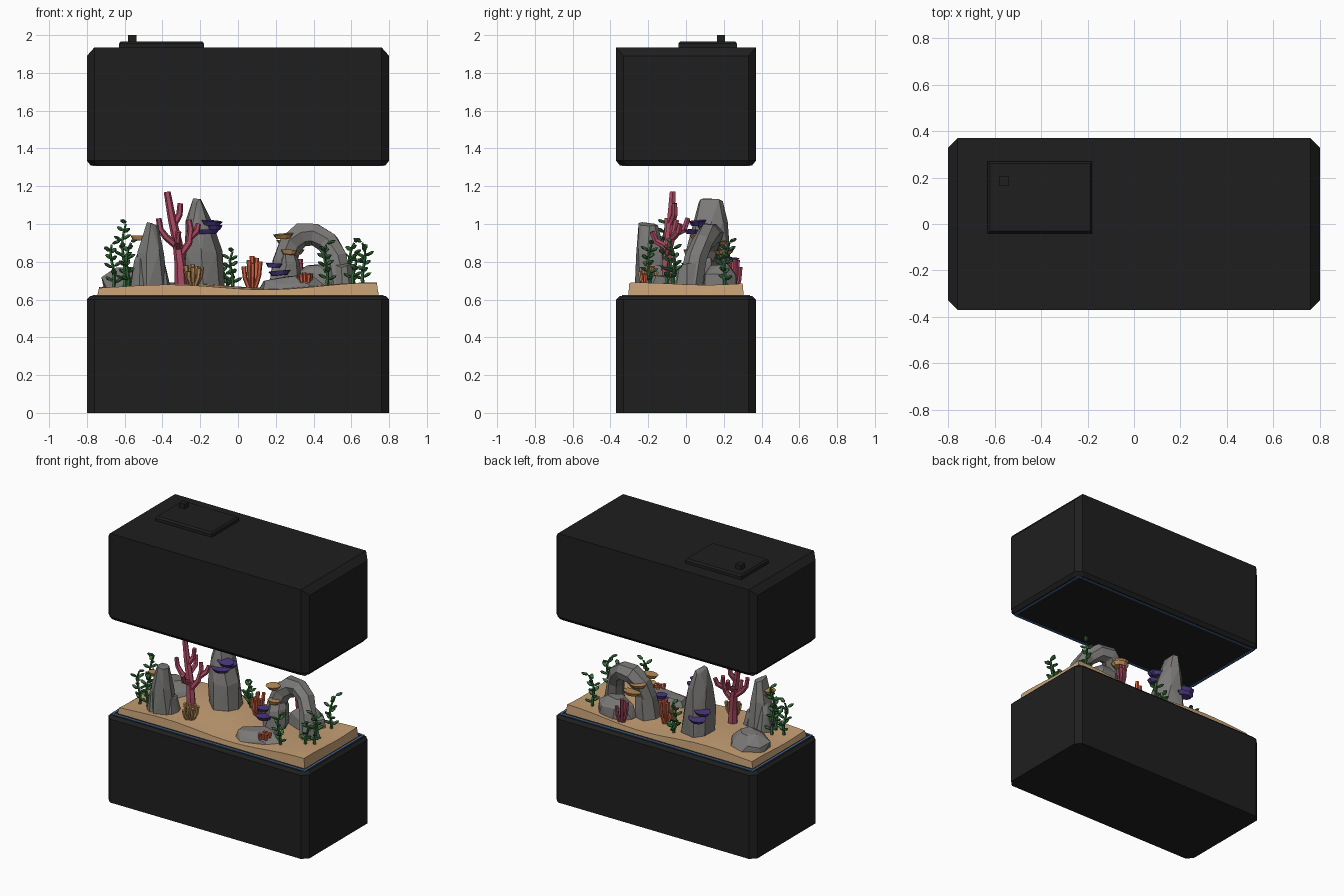
import bpy, bmesh, math, random
from mathutils import Vector, Matrix

if "Cube" in bpy.data.objects:
    bpy.data.objects.remove(bpy.data.objects["Cube"])

random.seed(4)


def mat(name, rgb):
    m = bpy.data.materials.new(name)
    m.diffuse_color = (*[(c / 255) ** 2.2 for c in rgb], 1)
    m.use_nodes = True
    m.node_tree.nodes["Principled BSDF"].inputs["Base Color"].default_value = m.diffuse_color
    return m


BLACK = mat("black plastic", (36, 36, 36))
BLUE = mat("blue seal", (74, 112, 160))
SAND = mat("sand", (196, 158, 116))
ROCK = mat("grey rock", (122, 121, 119))
GREEN = mat("plant green", (58, 110, 62))
PINK = mat("pink coral", (168, 74, 98))
PURPLE = mat("purple coral", (76, 58, 128))
TAN = mat("tan coral", (186, 140, 88))
ORANGE = mat("orange coral", (208, 98, 68))


def finish(bm, name, m):
    bmesh.ops.recalc_face_normals(bm, faces=bm.faces)
    me = bpy.data.meshes.new(name)
    bm.to_mesh(me)
    bm.free()
    me.materials.append(m)
    ob = bpy.data.objects.new(name, me)
    bpy.context.collection.objects.link(ob)
    return ob


def hull(name, pts, m):
    bm = bmesh.new()
    for p in pts:
        bm.verts.new(p)
    r = bmesh.ops.convex_hull(bm, input=bm.verts)
    loose = [v for v in bm.verts if not v.link_faces]
    bmesh.ops.delete(bm, geom=loose, context='VERTS')
    bmesh.ops.dissolve_limit(bm, angle_limit=0.05, verts=bm.verts, edges=bm.edges)
    return finish(bm, name, m)


def octagon(x, y, z, c=0.04):
    return [(sx * a, sy * b, z) for sx in (-1, 1) for sy in (-1, 1)
            for a, b in ((x, y - c), (x - c, y))]


def rect(x, y, z, cx=0, cy=0):
    return [(cx + sx * x, cy + sy * y, z) for sx in (-1, 1) for sy in (-1, 1)]


def tube(bm, pts, radii, sides=6, jitter=0.0):
    """Sweep a polygon along a path, with closed ends."""
    pts = [Vector(p) for p in pts]
    rings = []
    for i, p in enumerate(pts):
        t = (pts[min(i + 1, len(pts) - 1)] - pts[max(i - 1, 0)]).normalized()
        a = Vector((0, 1, 0)).cross(t)
        a = a.normalized() if a.length > 0.1 else Vector((1, 0, 0))
        b = t.cross(a)
        ring = []
        for k in range(sides):
            w = 2 * math.pi * k / sides
            r = radii[i] * (1 + random.uniform(-jitter, jitter))
            ring.append(bm.verts.new(p + r * (a * math.cos(w) + b * math.sin(w))))
        rings.append(ring)
    for r0, r1 in zip(rings, rings[1:]):
        for k in range(sides):
            j = (k + 1) % sides
            bm.faces.new((r0[k], r0[j], r1[j], r1[k]))
    bm.faces.new(rings[0])
    bm.faces.new(rings[-1])


# Cabinet base, hood, lid and knob
hull("cabinet_base", octagon(.8, .37, 0) + octagon(.8, .37, .6) + octagon(.78, .35, .62), BLACK)
hull("hood", octagon(.78, .35, 1.31) + octagon(.8, .37, 1.335) + octagon(.8, .37, 1.89)
     + rect(.76, .37, 1.935), BLACK)
hull("feeding_lid", rect(.225, .155, 1.93, -.405, .115) + rect(.225, .155, 1.955, -.405, .115)
     + rect(.215, .145, 1.967, -.405, .115), BLACK)
hull("lid_knob", rect(.022, .022, 1.96, -.56, .185) + rect(.022, .022, 2, -.56, .185), BLACK)

# Thin blue seals on the base and under the hood
for name, z in (("base_seal", .619), ("hood_seal", 1.307)):
    bm = bmesh.new()
    for s in (-1, 1):
        for c, size in (((0, s * .334, z), (1.54, .012, .006)), ((s * .764, 0, z), (.012, .656, .006))):
            bmesh.ops.create_cube(bm, size=1, matrix=Matrix.Translation((c[0], c[1], z + .002))
                                  @ Matrix.Diagonal((*size, 1)))
    finish(bm, name, BLUE)


# Sand bed with a gently rolling top
def ground(x, y):
    return .67 + .014 * math.cos(6 * (x + .35)) + .006 * math.cos(9 * y + 3 * x)


bm = bmesh.new()
bmesh.ops.create_grid(bm, x_segments=16, y_segments=8, size=1)
for v in bm.verts:
    v.co = Vector((v.co.x * .735, v.co.y * .3, 0))
    v.co.z = ground(v.co.x, v.co.y)
rim = bmesh.ops.extrude_edge_only(bm, edges=[e for e in bm.edges if e.is_boundary])
for v in rim["geom"]:
    if isinstance(v, bmesh.types.BMVert):
        v.co = Vector((v.co.x * 1.015, v.co.y * 1.02, .615))
finish(bm, "sand_bed", SAND)


# Rocks: jittered rings (z, x, y, rx, ry) wrapped in a faceted hull
def rock(name, layers, sides=7):
    pts = []
    for z, x, y, rx, ry in layers:
        for k in range(sides):
            w = 2 * math.pi * (k + random.uniform(-.25, .25)) / sides
            r = random.uniform(.92, 1.06)
            pts.append((x + rx * r * math.cos(w), y + ry * r * math.sin(w),
                        z + random.uniform(-.012, .012)))
    hull(name, pts, ROCK)


rock("tall_rock", [(.65, -.18, .12, .12, .13), (.85, -.19, .12, .105, .12),
                   (1.02, -.21, .13, .075, .09), (1.125, -.215, .135, .025, .065)])
rock("left_rock", [(.65, -.46, -.18, .085, .1), (.85, -.46, -.19, .075, .08), (1.0, -.455, -.2, .035, .05)])
rock("left_rock_shoulder", [(.65, -.52, -.17, .06, .09), (.8, -.515, -.18, .045, .065), (.87, -.5, -.18, .02, .03)])
rock("left_rock_foot", [(.65, -.4, -.17, .05, .07), (.78, -.41, -.17, .03, .05)])
rock("low_rock", [(.65, -.57, .1, .15, .14), (.71, -.58, .1, .14, .12), (.76, -.58, .1, .07, .06)])
rock("front_slab", [(.64, .29, -.16, .2, .11), (.69, .29, -.16, .17, .09), (.715, .31, -.15, .09, .05)])
rock("rear_rock", [(.65, .42, .18, .15, .1), (.73, .43, .18, .12, .09), (.78, .42, .18, .06, .05)])
rock("arch_left_boulder", [(.65, .25, .07, .09, .11), (.79, .26, .08, .07, .085), (.87, .26, .09, .04, .05)])
rock("arch_right_boulder", [(.65, .56, .01, .07, .08), (.78, .555, .01, .045, .055)])
bm = bmesh.new()
tube(bm, [(.23, .08, .66), (.245, .09, .8), (.275, .11, .89), (.335, .13, .94), (.41, .12, .945),
          (.475, .09, .9), (.52, .05, .82), (.555, .02, .66)],
     [.07, .068, .068, .068, .064, .06, .058, .066], 7, .1)
finish(bm, "rock_arch", ROCK)


# Leafy water plants
def plant(name, stems):
    bm = bmesh.new()
    for x, y, top in stems:
        z0 = ground(x, y) - .01
        n = max(4, round((top - z0) / .045))
        ph = random.uniform(0, 6)
        path = []
        for i in range(n + 1):
            t = i / n
            path.append(Vector((x + .02 * t * math.sin(5 * t + ph), y + .02 * t * math.cos(4 * t + ph),
                                z0 + (top - z0 - .03) * t)))
        tube(bm, path, [.011 - .005 * i / n for i in range(n + 1)], 5)
        for i in range(1, n + 1):
            for s in (-1, 1) if i < n else (1,):
                w = ph + i * 1.9 + (0 if s > 0 else math.pi)
                off = Vector((math.cos(w) * .026, math.sin(w) * .026, .014 if i < n else .01))
                q = off.to_track_quat('Z', 'Y').to_matrix().to_4x4()
                bmesh.ops.create_icosphere(bm, subdivisions=1, radius=1, matrix=Matrix.Translation(
                    path[i] + off + Vector((0, 0, .004 * s))) @ q @ Matrix.Diagonal((.016, .01, .027, 1)))
    finish(bm, name, GREEN)


plant("left_plants", [(-.66, -.17, .92), (-.6, -.12, 1.03), (-.58, -.19, .93)])
plant("middle_plants", [(-.03, .19, .88), (-.06, .22, .78)])
plant("right_plants", [(.66, -.07, .93), (.61, -.1, .87)])
plant("front_plants", [(.47, -.19, .92)])
plant("rear_plants", [(.6, .21, .93)])


# Branching and tube corals
def branches(name, m, paths, r0, r1):
    bm = bmesh.new()
    for p in paths:
        n = len(p) - 1
        tube(bm, p, [r0 + (r1 - r0) * i / n for i in range(n + 1)], 6)
    finish(bm, name, m)


bm = bmesh.new()
tube(bm, [(-.3, -.1, .66), (-.305, -.1, .78), (-.32, -.09, .9), (-.35, -.08, 1.03), (-.375, -.07, 1.17)],
     [.036, .03, .026, .022, .018])
for p in ([(-.32, -.09, .88), (-.38, -.1, .93), (-.41, -.1, .97), (-.42, -.1, 1.03)],
          [(-.34, -.08, 1.0), (-.31, -.06, 1.05), (-.305, -.06, 1.11)],
          [(-.31, -.1, .83), (-.26, -.08, .9), (-.25, -.06, .97), (-.26, -.05, 1.02)],
          [(-.315, -.09, .87), (-.32, -.16, .91), (-.315, -.18, .96)],
          [(-.255, -.07, .93), (-.22, -.04, .96), (-.21, -.03, 1.0)],
          [(-.33, -.09, .93), (-.33, -.01, .97), (-.34, .01, 1.03)]):
    n = len(p)
    tube(bm, p, [.02 - .005 * i / (n - 1) for i in range(n)])
finish(bm, "tall_pink_coral", PINK)


def cluster(name, m, x, y, h, spread, n, r):
    z = ground(x, y) - .01
    paths = []
    for i in range(n):
        w = 2.4 * i
        d = spread * math.sqrt(i / n)
        t = h * random.uniform(.65, 1) if i else h
        dx, dy = d * math.cos(w), d * math.sin(w)
        paths.append([(x + .3 * dx, y + .3 * dy, z), (x + .85 * dx, y + .85 * dy, z + t * .5),
                      (x + dx, y + dy, z + t)])
    branches(name, m, paths, r * .85, r)


cluster("small_pink_coral", PINK, .33, .26, .17, .045, 5, .013)
cluster("orange_coral", ORANGE, .075, .12, .18, .055, 6, .013)
cluster("front_orange_coral", ORANGE, .35, -.2, .085, .042, 9, .012)
cluster("tan_tube_coral", TAN, -.24, -.2, .12, .055, 9, .013)


# Shelf corals: flat tapered discs growing out of the rocks
def shelves(name, m, discs):
    bm = bmesh.new()
    for x, y, z, r in discs:
        tilt = Matrix.Rotation(random.uniform(-.12, .12), 4, 'X') @ Matrix.Rotation(random.uniform(-.1, .1), 4, 'Y')
        bmesh.ops.create_cone(bm, cap_ends=True, segments=9, radius1=r * .7, radius2=r, depth=.024,
                              matrix=Matrix.Translation((x, y, z)) @ tilt @ Matrix.Diagonal((1, .8, 1, 1)))
    finish(bm, name, m)


shelves("tall_rock_shelves", PURPLE, [(-.14, .06, 1.005, .06), (-.165, .04, .96, .07), (-.13, .1, .98, .05),
                                      (-.28, .21, .86, .06), (-.25, .23, .81, .065)])
shelves("arch_purple_shelves", PURPLE, [(.22, -.02, .74, .06), (.19, .01, .78, .045)])
shelves("arch_tan_shelves", TAN, [(.24, .06, .935, .055), (.26, .17, .9, .06), (.29, .2, .85, .065),
                                  (.27, .02, .85, .045)])
shelves("left_rock_shelf", TAN, [(-.525, -.2, .925, .045)])
